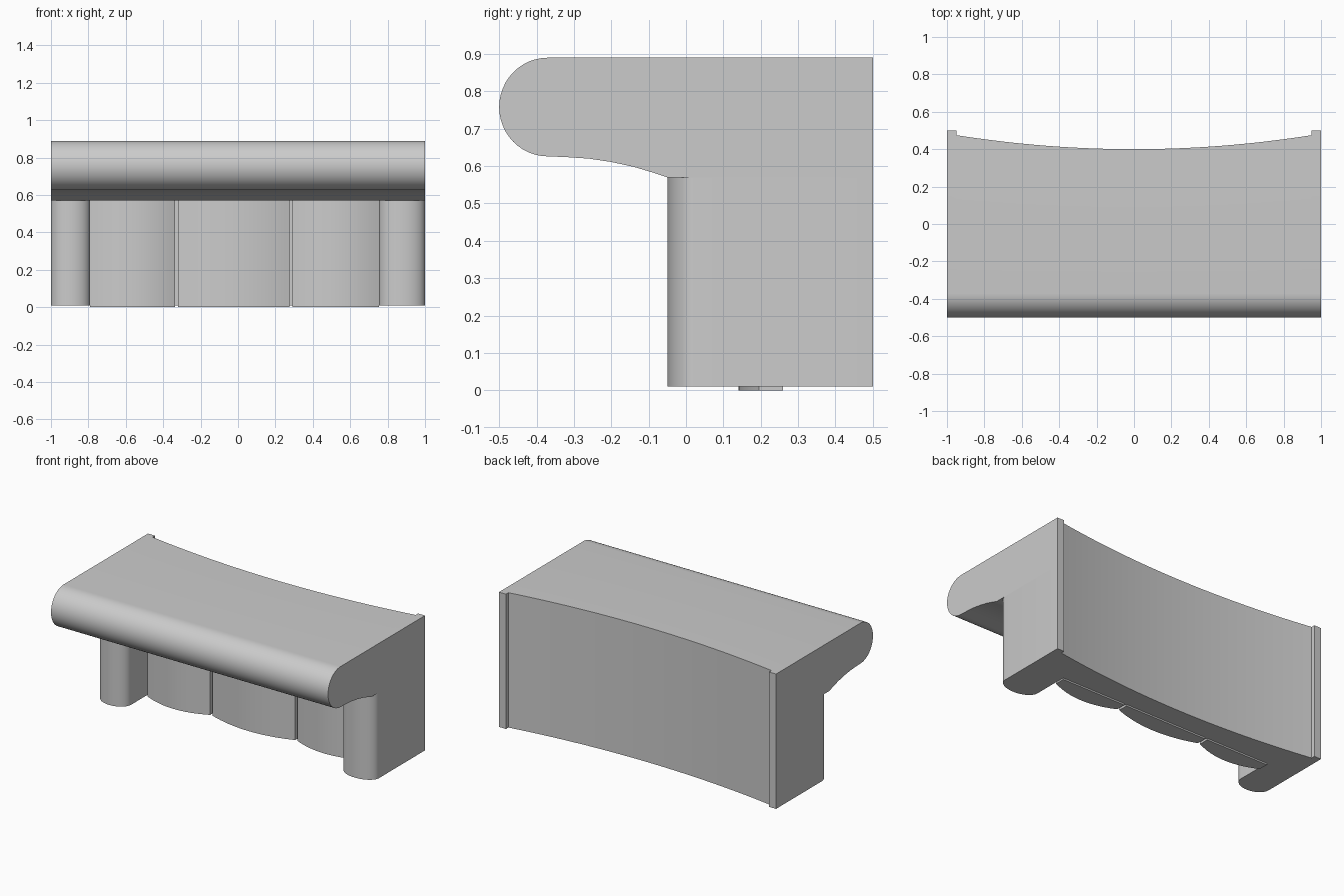
import bpy, bmesh
from math import sin, cos, pi, radians

if "Cube" in bpy.data.objects:
    bpy.data.objects.remove(bpy.data.objects["Cube"])


def finish(bm, name):
    bmesh.ops.recalc_face_normals(bm, faces=bm.faces)
    me = bpy.data.meshes.new(name)
    bm.to_mesh(me)
    bm.free()
    ob = bpy.data.objects.new(name, me)
    bpy.context.collection.objects.link(ob)
    bpy.ops.object.select_all(action='DESELECT')
    ob.select_set(True)
    bpy.context.view_layer.objects.active = ob
    bpy.ops.object.shade_smooth_by_angle(angle=radians(30))
    return ob


def prism(name, outline, z0, z1):
    bm = bmesh.new()
    low = [bm.verts.new((x, y, z0)) for x, y in outline]
    high = [bm.verts.new((x, y, z1)) for x, y in outline]
    n = len(outline)
    bm.faces.new(low)
    bm.faces.new(high)
    for i in range(n):
        j = (i + 1) % n
        bm.faces.new((low[i], low[j], high[j], high[i]))
    return finish(bm, name)


# Concave back line, with a raised square strip at each end
def back_y(x):
    return 0.40 + 0.075 * (x / 0.95) ** 2


N = 32
inner = [-0.95 + 1.9 * i / N for i in range(N + 1)]
back = [(-1, 0.5), (-0.95, 0.5)] + [(x, back_y(x)) for x in inner] + [(0.95, 0.5), (1, 0.5)]

# Counter top: bullnose profile lofted along the width
profile = [(-0.05, 0.57), (-0.09, 0.583), (-0.14, 0.598), (-0.20, 0.611),
           (-0.26, 0.62), (-0.32, 0.624)]
for i in range(25):
    a = -pi / 2 - pi * i / 24
    profile.append((-0.37 + 0.13 * cos(a), 0.758 + 0.132 * sin(a)))

bm = bmesh.new()
rings = []
for x, yb in back:
    pts = profile + [(yb, 0.89), (yb, 0.57)]
    rings.append([bm.verts.new((x, y, z)) for y, z in pts])
for a, b in zip(rings, rings[1:]):
    for i in range(len(a)):
        j = (i + 1) % len(a)
        bm.faces.new((a[i], a[j], b[j], b[i]))
bm.faces.new(rings[0])
bm.faces.new(rings[-1])
bmesh.ops.dissolve_degenerate(bm, dist=1e-5, edges=bm.edges)
finish(bm, "counter_top")


# Base: curved back wall joined to two round-fronted end pillars
def pillar_front(x0, x1):
    cx, r = (x0 + x1) / 2, (x1 - x0) / 2
    return [(cx + r * cos(pi * i / 20), 0.025 - 0.075 * sin(pi * i / 20)) for i in range(21)]


WALL = 0.25
outline = back + pillar_front(0.755, 1.0) + [(0.755, WALL), (-0.79, WALL)] + pillar_front(-1.0, -0.79)
prism("base", outline, 0.01, 0.57)

# Three bulging front panels separated by narrow grooves
for name, x0, x1 in (("left_panel", -0.79, -0.338),
                     ("middle_panel", -0.322, 0.276),
                     ("right_panel", 0.292, 0.755)):
    arc = []
    for i in range(17):
        t = 2 * i / 16 - 1
        arc.append((x0 + (x1 - x0) * i / 16, 0.14 + 0.055 * t * t))
    prism(name, arc + [(x1, 0.26), (x0, 0.26)], 0.0, 0.57)
